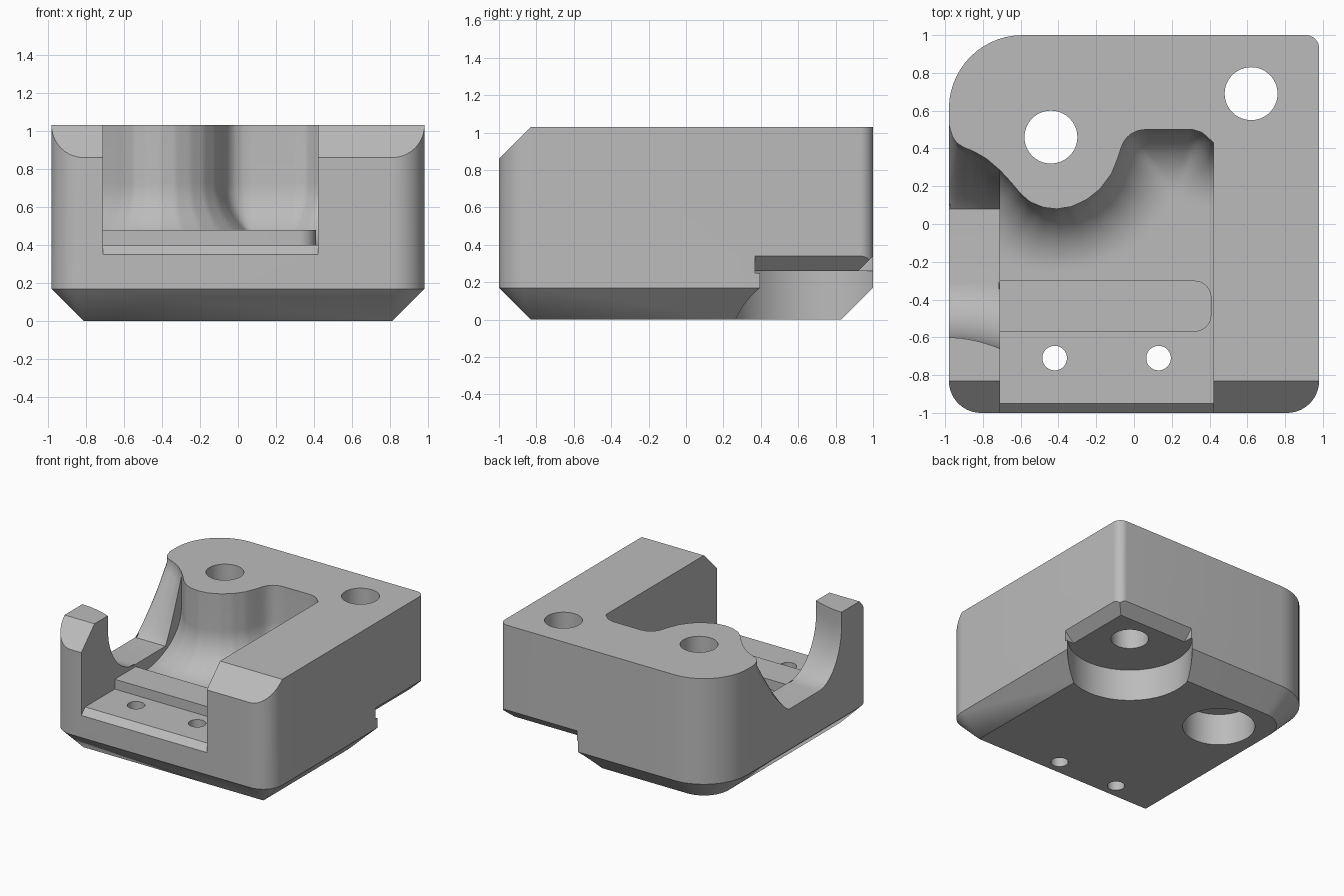
import bpy, bmesh, math
from mathutils import Vector

cube = bpy.data.objects.get("Cube")
if cube:
    bpy.data.objects.remove(cube, do_unlink=True)

grey = bpy.data.materials.new("plain grey")
grey.use_nodes = True
grey.diffuse_color = (0.5, 0.5, 0.5, 1)
grey.node_tree.nodes["Principled BSDF"].inputs["Base Color"].default_value = (0.5, 0.5, 0.5, 1)

X, H, CH = 0.98, 1.03, 0.17          # half width, height, bottom chamfer


def finish(bm, name):
    bmesh.ops.recalc_face_normals(bm, faces=bm.faces)
    mesh = bpy.data.meshes.new(name)
    bm.to_mesh(mesh)
    bm.free()
    obj = bpy.data.objects.new(name, mesh)
    obj.data.materials.append(grey)
    bpy.context.collection.objects.link(obj)
    return obj


def hull(name, points):
    bm = bmesh.new()
    for p in points:
        bm.verts.new(p)
    bmesh.ops.remove_doubles(bm, verts=bm.verts, dist=0.0005)
    res = bmesh.ops.convex_hull(bm, input=bm.verts)
    junk = [g for g in res["geom_interior"] + res["geom_unused"] if isinstance(g, bmesh.types.BMVert)]
    bmesh.ops.delete(bm, geom=list(set(junk)), context="VERTS")
    bmesh.ops.dissolve_limit(bm, angle_limit=0.01, verts=bm.verts, edges=bm.edges)
    return finish(bm, name)


def rounded(x0, x1, y0, y1, radii, z, steps=14):
    """Rounded rectangle; radii run back-right, back-left, front-left, front-right."""
    out = []
    corners = [(x1, y1, -1, -1), (x0, y1, 1, -1), (x0, y0, 1, 1), (x1, y0, -1, 1)]
    for k, ((cx, cy, sx, sy), r) in enumerate(zip(corners, radii)):
        for i in range(steps + 1):
            a = math.pi / 2 * (k + i / steps)
            out.append((cx + sx * r + r * math.cos(a), cy + sy * r + r * math.sin(a), z))
    return out


def cylinder(name, x, y, r, z0, z1, n=64):
    ring = [(x + r * math.cos(2 * math.pi * i / n), y + r * math.sin(2 * math.pi * i / n)) for i in range(n)]
    return hull(name, [(a, b, z) for a, b in ring for z in (z0, z1)])


def sheet_cutter(name, columns, top=1.25):
    """Solid between a curved floor, given as columns of points, and a flat top."""
    bm = bmesh.new()
    lo = [[bm.verts.new(p) for p in c] for c in columns]
    hi = [[bm.verts.new((p[0], p[1], top)) for p in c] for c in columns]
    nc, nr = len(columns), len(columns[0])
    for g in (lo, hi):
        for i in range(nc - 1):
            for j in range(nr - 1):
                bm.faces.new((g[i][j], g[i + 1][j], g[i + 1][j + 1], g[i][j + 1]))
    for j in range(nr - 1):
        for i in (0, nc - 1):
            bm.faces.new((lo[i][j], lo[i][j + 1], hi[i][j + 1], hi[i][j]))
    for i in range(nc - 1):
        for j in (0, nr - 1):
            bm.faces.new((lo[i][j], lo[i + 1][j], hi[i + 1][j], hi[i][j]))
    return finish(bm, name)


def cut(target, cutter):
    cutter.hide_render = True
    mod = target.modifiers.new("cut", "BOOLEAN")
    mod.operation, mod.solver, mod.object = "DIFFERENCE", "EXACT", cutter
    bpy.context.view_layer.objects.active = target
    bpy.ops.object.modifier_apply(modifier=mod.name)
    bpy.data.objects.remove(cutter, do_unlink=True)


# Block with rounded corners and a chamfered underside
radii = (0.07, 0.39, CH, CH)
inner = [max(r - CH, 0) for r in radii]
body = hull("block_body",
            rounded(-X + CH, X - CH, -1 + CH, 1 - CH, inner, 0)
            + rounded(-X, X, -1, 1, radii, CH) + rounded(-X, X, -1, 1, radii, H))

# Sloped top front edge
cut(body, hull("front_slope_cutter", [(x, y, z) for x in (-1.2, 1.2)
                                      for y, z in ((-1.1, 0.76), (-0.73, 1.13), (-1.1, 1.13))]))

# Plan outline of the pocket's back wall, curling round the pillar
wall = [(-0.98, 0.53), (-0.965, 0.47), (-0.94, 0.43), (-0.9, 0.405), (-0.85, 0.385), (-0.78, 0.345),
        (-0.71, 0.285), (-0.65, 0.22), (-0.6, 0.16), (-0.55, 0.117), (-0.48, 0.088), (-0.41, 0.08),
        (-0.33, 0.092), (-0.25, 0.13), (-0.18, 0.185), (-0.12, 0.265), (-0.085, 0.35), (-0.07, 0.4),
        (-0.05, 0.445), (-0.02, 0.475), (0.02, 0.494), (0.06, 0.5), (0.31, 0.5), (0.36, 0.485),
        (0.4, 0.45), (0.42, 0.43)]


def wall_y(x):
    for (xa, ya), (xb, yb) in zip(wall, wall[1:]):
        if x <= xb:
            return ya + (yb - ya) * max(0, (x - xa) / (xb - xa))
    return wall[-1][1]


def wall_distance(x, y):
    p, best = Vector((x, y)), 9
    for a, b in zip(wall, wall[1:]):
        a, b = Vector(a), Vector(b)
        t = max(0, min(1, (p - a).dot(b - a) / (b - a).length_squared))
        best = min(best, (a + (b - a) * t - p).length)
    return best


# Main pocket: flat floor swept up into the back wall by a fillet
FLOOR, R = 0.4, 0.33
columns = []
for i in range(91):
    x = -0.71 + 1.13 * i / 90
    yw, col = wall_y(x), []
    for j in range(25):
        y = yw - (yw + 0.45) * (j / 24) ** 2
        d = min(wall_distance(x, y), R)
        col.append((x, y, FLOOR + R - math.sqrt(max(0, R * R - (R - d) ** 2))))
    columns.append(col + [(x, -0.95, FLOOR), (x, -1, 0.35), (x, -1.1, 0.25)])
cut(body, sheet_cutter("pocket_cutter", columns))

# Side channel: sloped back, flat floor, curved rise to the front post
columns = []
for i in range(31):
    x = -1.0 + 0.292 * i / 30
    yw, col = wall_y(x), []
    for j in range(13):
        u = j / 12
        col.append((x, yw + (0.08 - yw) * u, 0.5 + 0.48 * (1 - u) ** 1.15))
    reach = 0.29 + 0.06 * (i / 30) ** 2
    for j in range(13):
        a = math.pi / 2 * j / 12
        col.append((x, -0.31 - reach * math.sin(a), 0.93 - 0.43 * math.cos(a)))
    columns.append(col)
cut(body, sheet_cutter("channel_cutter", columns))

# Corner relief under the back, with a chamfered outer edge
cut(body, cylinder("corner_relief_cutter", 0.62, 0.69, 0.465, -0.1, 0.26, 96))
edge = ((0.08, 0.25), (0.08, 0.26), (-0.1, 0.44), (-0.1, 0.25))
cut(body, hull("side_edge_cutter", [(X - d, y, z) for y in (0.37, 1.1) for d, z in edge]))
cut(body, hull("back_edge_cutter", [(x, 1 - d, z) for x in (0.28, 1.1) for d, z in edge]))

# Bolt holes, counterbore and small floor holes
for x, y, r, z0, z1 in ((-0.44, 0.46, 0.14, -0.1, 1.2), (0.62, 0.69, 0.14, -0.1, 1.2),
                        (-0.44, 0.46, 0.27, -0.1, 0.26),
                        (-0.42, -0.71, 0.065, -0.1, 0.6), (0.13, -0.71, 0.065, -0.1, 0.6)):
    cut(body, cylinder("hole_cutter", x, y, r, z0, z1))

# Raised rib across the pocket floor
rib = hull("floor_rib", [p for z in (0.35, 0.48)
                         for p in rounded(-0.715, 0.41, -0.57, -0.3, (0.09, 0, 0, 0.09), z, 8)])

for obj in (body, rib):
    bpy.ops.object.select_all(action="DESELECT")
    obj.select_set(True)
    bpy.context.view_layer.objects.active = obj
    bpy.ops.object.shade_smooth_by_angle(angle=math.radians(30))
